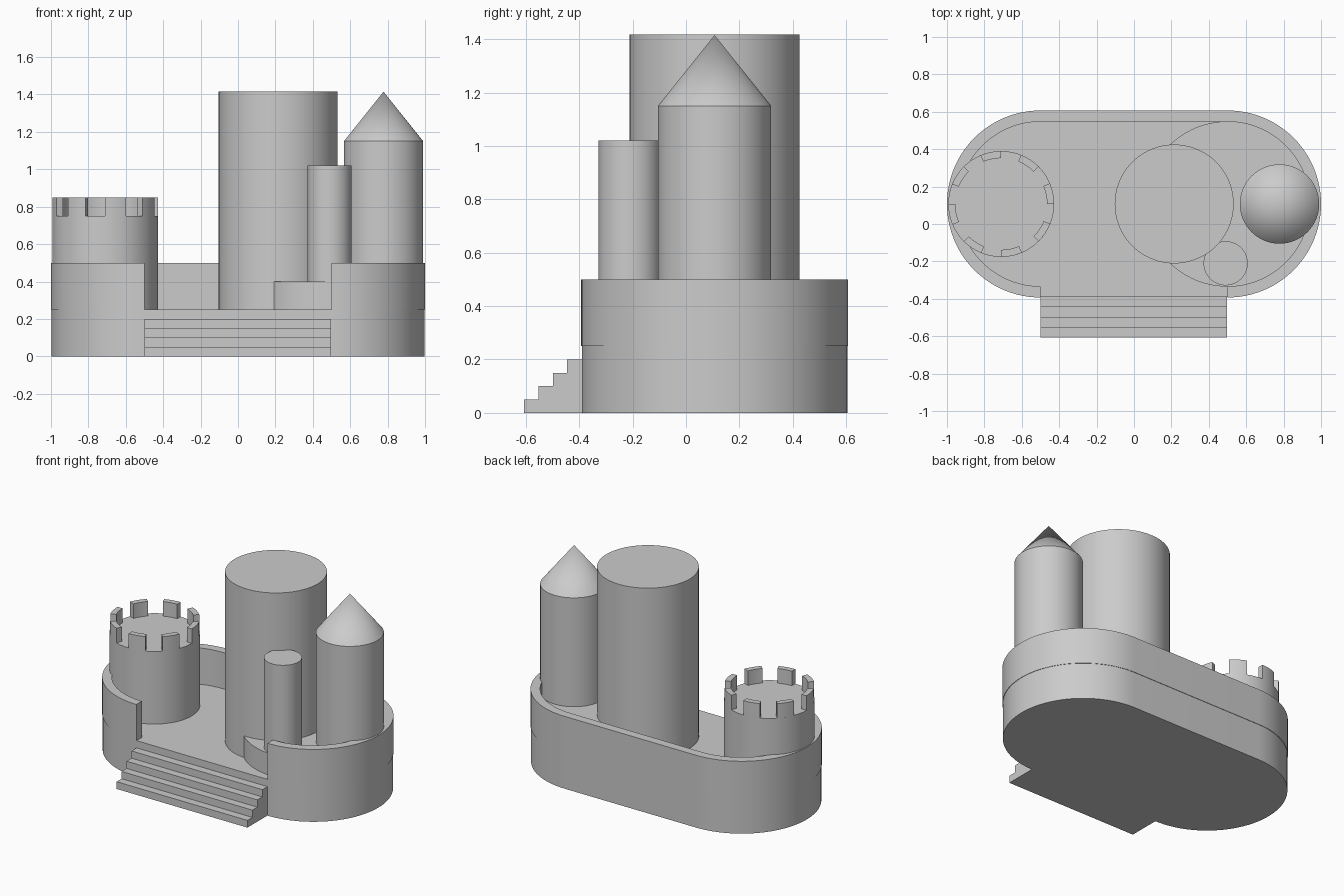
import bpy
import bmesh
from math import cos, sin, radians

cube = bpy.data.objects.get("Cube")
if cube:
    bpy.data.objects.remove(cube, do_unlink=True)

stone = bpy.data.materials.new("grey stone")
stone.use_nodes = True
GREY = (0.6, 0.6, 0.6, 1)
stone.diffuse_color = GREY
stone.node_tree.nodes["Principled BSDF"].inputs["Base Color"].default_value = GREY

MID_Y = 0.107    # centre line of the castle
FLOOR = 0.25     # courtyard height


def finish(name, bm):
    bmesh.ops.recalc_face_normals(bm, faces=bm.faces)
    mesh = bpy.data.meshes.new(name)
    bm.to_mesh(mesh)
    bm.free()
    mesh.materials.append(stone)
    obj = bpy.data.objects.new(name, mesh)
    bpy.context.collection.objects.link(obj)
    bpy.ops.object.select_all(action='DESELECT')
    obj.select_set(True)
    bpy.context.view_layer.objects.active = obj
    bpy.ops.object.shade_smooth_by_angle(angle=radians(30))
    return obj


def arc(cx, cy, r, start, end, steps):
    angles = [radians(start + (end - start) * i / steps) for i in range(steps + 1)]
    return [(cx + r * cos(a), cy + r * sin(a)) for a in angles]


def prism(name, outline, z0, z1):
    """Solid with a convex outline."""
    bm = bmesh.new()
    face = bm.faces.new([bm.verts.new((x, y, z0)) for x, y in outline])
    top = bmesh.ops.extrude_face_region(bm, geom=[face], use_keep_orig=True)
    verts = [v for v in top["geom"] if isinstance(v, bmesh.types.BMVert)]
    bmesh.ops.translate(bm, verts=verts, vec=(0, 0, z1 - z0))
    return finish(name, bm)


def add_band(bm, outer, inner, z0, z1):
    """Open wall strip between two matching paths."""
    rows = [[bm.verts.new((*o, z0)), bm.verts.new((*o, z1)),
             bm.verts.new((*i, z1)), bm.verts.new((*i, z0))]
            for o, i in zip(outer, inner)]
    for a, b in zip(rows, rows[1:]):
        for k in range(4):
            n = (k + 1) % 4
            bm.faces.new((a[k], a[n], b[n], b[k]))
    bm.faces.new(rows[0])
    bm.faces.new(rows[-1])


def tower(name, x, y, r, z0, z1, tip=None):
    """Round tower, with a pointed roof where tip is given."""
    bm = bmesh.new()
    ring = [bm.verts.new((*p, z0)) for p in arc(x, y, r, 0, 360, 96)[:-1]]
    upper = [bm.verts.new((v.co.x, v.co.y, z1)) for v in ring]
    bm.faces.new(ring)
    apex = bm.verts.new((x, y, tip)) if tip else None
    if not tip:
        bm.faces.new(upper)
    for i in range(len(ring)):
        a, b, c, d = ring[i - 1], ring[i], upper[i], upper[i - 1]
        bm.faces.new((a, b, c, d))
        if tip:
            bm.faces.new((d, c, apex))
    return finish(name, bm)


def rounded_path(r):
    """Left end, back and right end of the rounded plan."""
    return arc(-0.5, MID_Y, r, 270, 90, 48) + arc(0.5, MID_Y, r, 90, -90, 48)


# Base and the curtain wall, open at the front
prism("base", rounded_path(0.497), 0, FLOOR)
bm = bmesh.new()
add_band(bm, rounded_path(0.5), rounded_path(0.44), FLOOR, 0.5)
finish("curtain_wall", bm)

# Raised round platform
tower("platform", 0.5, MID_Y, 0.442, FLOOR - 0.01, 0.4)

# Towers
tower("main_tower", 0.215, MID_Y, 0.318, FLOOR, 1.417)
tower("small_tower", 0.49, -0.21, 0.118, 0.39, 1.02)
tower("pointed_tower", 0.778, MID_Y, 0.212, 0.39, 1.15, tip=1.415)
tower("battlement_tower", -0.71, MID_Y, 0.283, FLOOR, 0.75)

# Battlements
bm = bmesh.new()
for k in range(8):
    start = 45 * k
    add_band(bm, arc(-0.71, MID_Y, 0.283, start, start + 23, 6),
             arc(-0.71, MID_Y, 0.245, start, start + 23, 6), 0.75, 0.85)
finish("battlements", bm)

# Front steps, one stepped profile swept across the opening
TREAD, RISE = 0.054, 0.05
profile = [(-0.607, 0)]
for k in range(4):
    y = -0.607 + TREAD * k
    profile += [(y, RISE * (k + 1)), (y + TREAD, RISE * (k + 1))]
profile += [(-0.38, 0.2), (-0.38, 0)]
bm = bmesh.new()
side = bm.faces.new([bm.verts.new((-0.5, y, z)) for y, z in profile])
out = bmesh.ops.extrude_face_region(bm, geom=[side], use_keep_orig=True)
bmesh.ops.translate(bm, vec=(0.997, 0, 0),
                    verts=[v for v in out["geom"] if isinstance(v, bmesh.types.BMVert)])
finish("front_steps", bm)
